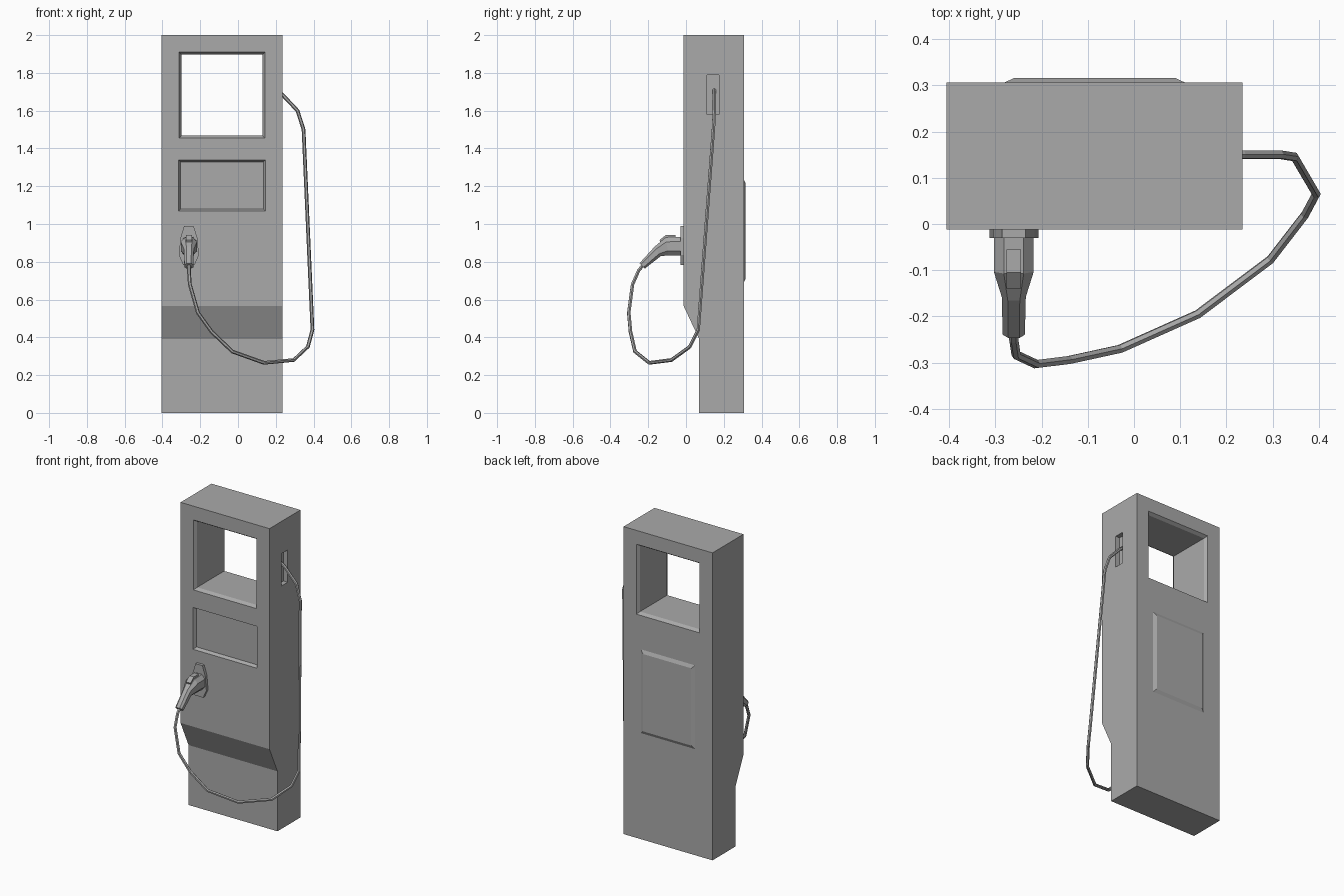
import bpy
import bmesh
from mathutils import Vector

if "Cube" in bpy.data.objects:
    bpy.data.objects.remove(bpy.data.objects["Cube"], do_unlink=True)

grey = bpy.data.materials.new("plain grey")
grey.use_nodes = True
colour = (0.4, 0.4, 0.4, 1)
grey.diffuse_color = colour
grey.node_tree.nodes["Principled BSDF"].inputs["Base Color"].default_value = colour


def loft(name, rings):
    """Skin a closed solid through matching rings of points."""
    bm = bmesh.new()
    loops = [[bm.verts.new(p) for p in ring] for ring in rings]
    n = len(loops[0])
    for a, b in zip(loops, loops[1:]):
        for i in range(n):
            j = (i + 1) % n
            bm.faces.new((a[i], a[j], b[j], b[i]))
    bm.faces.new(loops[0][::-1])
    bm.faces.new(loops[-1])
    bmesh.ops.recalc_face_normals(bm, faces=bm.faces)
    mesh = bpy.data.meshes.new(name)
    bm.to_mesh(mesh)
    bm.free()
    mesh.materials.append(grey)
    obj = bpy.data.objects.new(name, mesh)
    bpy.context.collection.objects.link(obj)
    return obj


def rect(x0, x1, z0, z1, y, inset=0.0):
    x0, x1, z0, z1 = x0 + inset, x1 - inset, z0 + inset, z1 - inset
    return [(x0, y, z0), (x1, y, z0), (x1, y, z1), (x0, y, z1)]


def cut(target, cutter):
    mod = target.modifiers.new("cut", 'BOOLEAN')
    mod.operation = 'DIFFERENCE'
    mod.solver = 'EXACT'
    mod.object = cutter
    bpy.context.view_layer.objects.active = target
    bpy.ops.object.modifier_apply(modifier=mod.name)
    bpy.data.objects.remove(cutter, do_unlink=True)


# Cabinet with a stepped-back foot
FRONT, BACK, LEFT, RIGHT = -0.012, 0.306, 0.235, -0.405
profile = [(0.07, 0), (BACK, 0), (BACK, 2), (FRONT, 2), (FRONT, 0.565), (0.07, 0.39)]
cabinet = loft("cabinet", [[(x, y, z) for y, z in profile] for x in (RIGHT, LEFT)])

# Window right through, chamfered at both ends
window = (-0.312, 0.143, 1.455, 1.91)
cut(cabinet, loft("window_cutter", [
    rect(*window, FRONT - 0.05), rect(*window, FRONT),
    rect(*window, FRONT + 0.02, 0.013), rect(*window, BACK - 0.02, 0.013),
    rect(*window, BACK), rect(*window, BACK + 0.05)]))

# Shallow screen recess
screen = (-0.315, 0.145, 1.068, 1.34)
cut(cabinet, loft("screen_cutter", [
    rect(*screen, FRONT - 0.05), rect(*screen, FRONT), rect(*screen, FRONT + 0.02, 0.011)]))

# Cable slot in the left side
cut(cabinet, loft("slot_cutter", [
    rect(LEFT - 0.03, LEFT + 0.05, 1.58, 1.79, y) for y in (0.112, 0.175)]))

# Raised service panel on the back
panel = (-0.28, 0.11, 0.69, 1.235)
loft("back_panel", [rect(*panel, BACK - 0.005), rect(*panel, BACK),
                    rect(*panel, BACK + 0.01, 0.021)])

# Socket plate
CX = -0.26
half = [(0.025, 0.99), (0.045, 0.925), (0.053, 0.835), (0.03, 0.783)]
outline = [(CX + w, z) for w, z in half] + [(CX - w, z) for w, z in reversed(half)]
loft("socket_plate", [[(x, y, z) for x, z in outline] for y in (FRONT + 0.005, -0.03)])


def octagon(centre, up, w, h):
    """Chamfered box section; up sets its tilt in the side plane."""
    c, u, r = Vector(centre), Vector(up).normalized(), Vector((1, 0, 0))
    k = 0.5
    shape = [(w, h * k), (w * k, h), (-w * k, h), (-w, h * k),
             (-w, -h * k), (-w * k, -h), (w * k, -h), (w, -h * k)]
    return [c + r * a + u * b for a, b in shape]


# Charging plug: nozzle running into a drooping handle
loft("charging_plug", [
    octagon((CX, -0.025, 0.882), (0, 0, 1), 0.043, 0.05),
    octagon((CX, -0.1, 0.882), (0, -0.15, 1), 0.043, 0.048),
    octagon((CX, -0.15, 0.855), (0, -0.6, 1), 0.026, 0.03),
    octagon((CX, -0.232, 0.778), (0, -0.75, 0.7), 0.024, 0.02)])

# Release latch on top of the plug
latch = [(-0.055, 0.92), (-0.055, 0.943), (-0.105, 0.943), (-0.14, 0.915), (-0.13, 0.89)]
loft("release_latch", [[(CX + x, y, z) for y, z in latch] for x in (-0.016, 0.016)])

# Hanging cable from plug to side slot
path = [(CX, -0.225, 0.785), (CX, -0.25, 0.755), (-0.255, -0.283, 0.68),
        (-0.212, -0.303, 0.53), (-0.14, -0.294, 0.43), (-0.03, -0.27, 0.325),
        (0.138, -0.195, 0.265), (0.295, -0.077, 0.28), (0.37, 0.02, 0.35),
        (0.394, 0.065, 0.44), (0.347, 0.145, 1.5), (0.315, 0.15, 1.6),
        (0.235, 0.15, 1.685), (0.2, 0.15, 1.71)]
curve = bpy.data.curves.new("cable", 'CURVE')
curve.dimensions = '3D'
curve.bevel_depth = 0.01
curve.bevel_resolution = 1
curve.use_fill_caps = True
spline = curve.splines.new('POLY')
spline.points.add(len(path) - 1)
for point, co in zip(spline.points, path):
    point.co = (*co, 1)
    point.radius = 1
spline.use_smooth = False
curve.materials.append(grey)
cable = bpy.data.objects.new("cable", curve)
bpy.context.collection.objects.link(cable)
